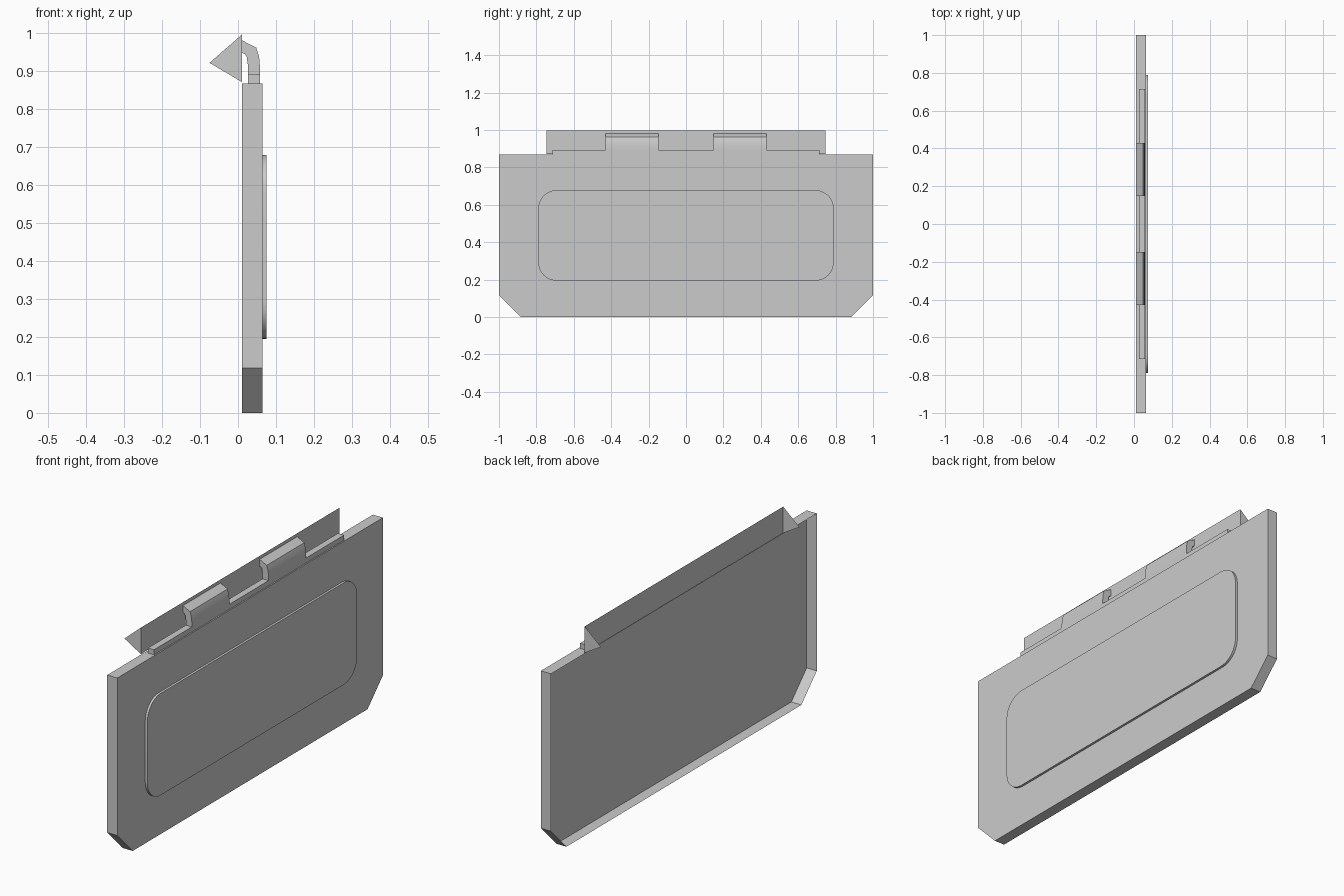
import bpy, bmesh
from math import sin, cos, pi, radians

if "Cube" in bpy.data.objects:
    bpy.data.objects.remove(bpy.data.objects["Cube"])


def prism(name, profile, place, a, b, open_dir=None, smooth=0):
    """Extrude a 2D profile from a to b; open_dir removes the faces pointing that way."""
    bm = bmesh.new()
    rings = [[bm.verts.new(place(u, v, t)) for u, v in profile] for t in (a, b)]
    for r in rings:
        bm.faces.new(r)
    n = len(profile)
    for i in range(n):
        j = (i + 1) % n
        bm.faces.new((rings[0][i], rings[0][j], rings[1][j], rings[1][i]))
    bmesh.ops.recalc_face_normals(bm, faces=bm.faces)
    if open_dir:
        bm.normal_update()
        gone = [f for f in bm.faces if sum(p * q for p, q in zip(f.normal, open_dir)) > 0.99]
        bmesh.ops.delete(bm, geom=gone, context='FACES')
    return finish(name, bm, smooth)


def finish(name, bm, smooth=0):
    me = bpy.data.meshes.new(name)
    bm.to_mesh(me)
    bm.free()
    ob = bpy.data.objects.new(name, me)
    bpy.context.collection.objects.link(ob)
    if smooth:
        bpy.ops.object.select_all(action='DESELECT')
        ob.select_set(True)
        bpy.context.view_layer.objects.active = ob
        bpy.ops.object.shade_smooth_by_angle(angle=radians(smooth))
    return ob


def along_x(u, v, t):
    return (t, u, v)


def along_y(u, v, t):
    return (u, t, v)


X_BACK, X_FRONT = 0.011, 0.064

# Main flap: thin sheet tray, open at the back, with chamfered lower corners
tray = [(-1, 0.868), (-1, 0.118), (-0.884, 0), (0.884, 0), (1, 0.118), (1, 0.868)]
prism("flap_tray", tray, along_x, X_BACK, X_FRONT, open_dir=(-1, 0, 0))

# Raised panel with rounded corners
R, STEPS = 0.1, 8
panel = []
for k, (cy, cz) in enumerate([(0.69, 0.579), (-0.69, 0.579), (-0.69, 0.294), (0.69, 0.294)]):
    for s in range(STEPS + 1):
        ang = (k + s / STEPS) * pi / 2
        panel.append((cy + R * cos(ang), cz + R * sin(ang)))
prism("raised_panel", panel, along_x, X_FRONT, 0.075, open_dir=(-1, 0, 0), smooth=30)

# Hinge strip on the top edge
strip = [(0.026, 0.868), (0.058, 0.868), (0.058, 0.892), (0.026, 0.892)]
prism("hinge_strip", strip, along_y, -0.715, 0.715, open_dir=(0, 0, -1))

# Two curved hinge tabs bending back to the mounting plate
tab = [(0.058, 0.892), (0.058, 0.91), (0.0555, 0.938), (0.048, 0.962), (X_BACK, 0.981),
       (X_BACK, 0.948), (0.018, 0.945), (0.023, 0.938), (0.026, 0.917), (0.026, 0.892)]
for side in (-1, 1):
    prism("hinge_tab", tab, along_y, side * 0.147, side * 0.43, smooth=40)

# Mounting plate: thin sheet with a triangular gusset at each end
bm = bmesh.new()
ends = []
for y in (-0.747, 0.747):
    low, high, tip = [bm.verts.new((x, y, z)) for x, z in
                      ((X_BACK, 0.871), (X_BACK, 0.997), (-0.075, 0.922))]
    bm.faces.new((low, high, tip) if y < 0 else (tip, high, low))
    ends.append((low, high))
bm.faces.new((ends[0][0], ends[1][0], ends[1][1], ends[0][1]))
finish("mounting_plate", bm)
